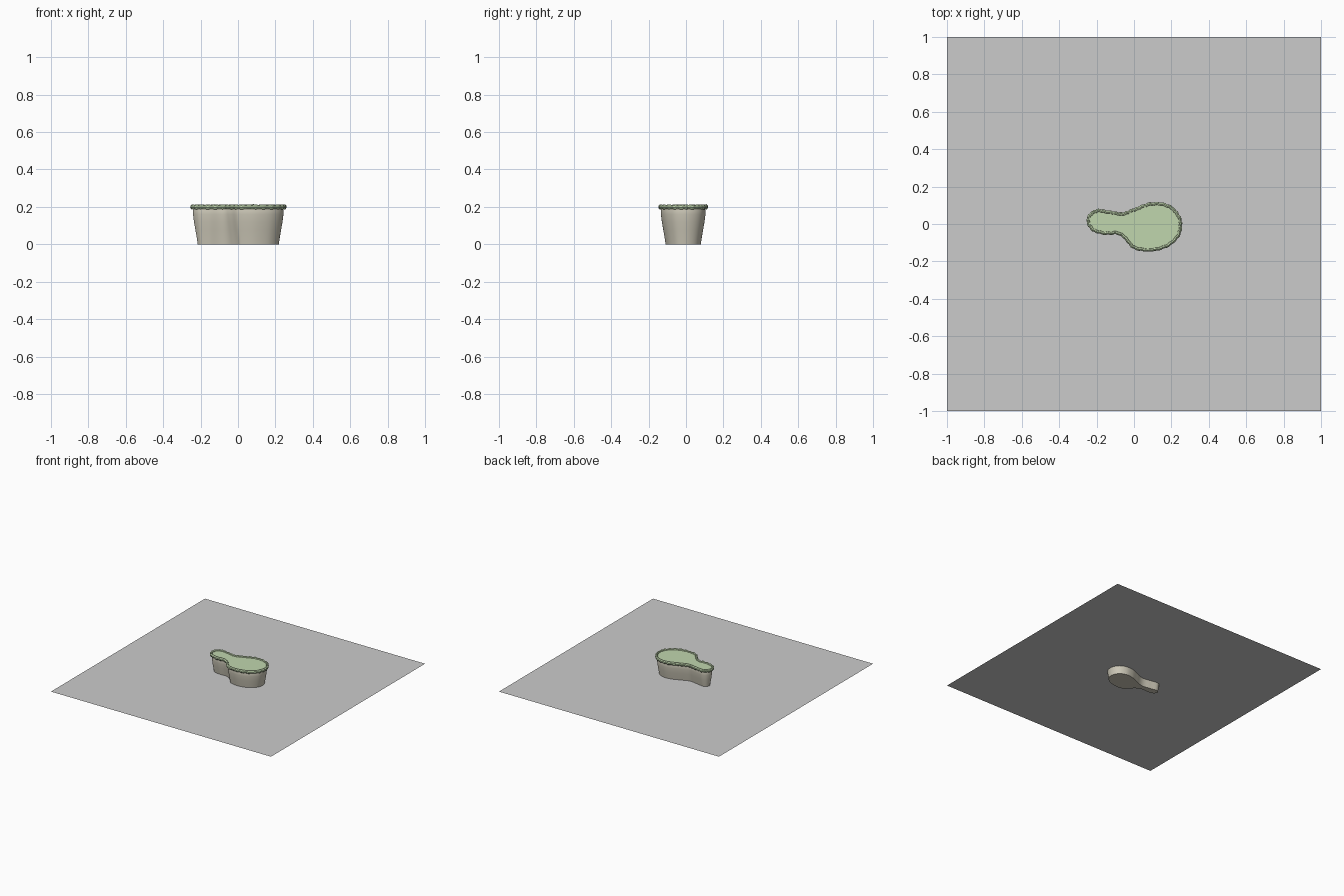
import bpy, bmesh, math, random
from mathutils import Vector

if "Cube" in bpy.data.objects:
    bpy.data.objects.remove(bpy.data.objects["Cube"])
random.seed(4)

OUTLINE = [(-.257, .012), (-.238, .062), (-.19, .083), (-.12, .073), (-.06, .066), (0, .088), (.07, .114),
           (.14, .12), (.205, .097), (.245, .052), (.26, -.01), (.24, -.075), (.18, -.127),
           (.085, -.151), (-.005, -.135), (-.05, -.088), (-.09, -.06), (-.16, -.06), (-.225, -.04)]
STEPS = 8


def material(name, color):
    m = bpy.data.materials.new(name)
    m.diffuse_color = (*color, 1)
    m.use_nodes = True
    m.node_tree.nodes["Principled BSDF"].inputs["Base Color"].default_value = m.diffuse_color
    return m


def smooth_outline(points, steps):
    """Closed Catmull-Rom curve (clockwise) with outward normals."""
    p = [Vector(q) for q in points]
    n, out = len(p), []
    for i in range(n):
        a, b, c, d = p[i - 1], p[i], p[(i + 1) % n], p[(i + 2) % n]
        for k in range(steps):
            t = k / steps
            out.append(.5 * (2 * b + (c - a) * t + (2 * a - 5 * b + 4 * c - d) * t * t
                             + (3 * b - a - 3 * c + d) * t ** 3))
    normals = []
    for i in range(len(out)):
        t = (out[(i + 1) % len(out)] - out[i - 1]).normalized()
        normals.append(Vector((-t.y, t.x)))
    return out, normals


def loft(name, rings, mat, cap_start=False, cap_end=False, angle=40):
    bm = bmesh.new()
    loops = [[bm.verts.new(v) for v in ring] for ring in rings]
    for a, b in zip(loops, loops[1:]):
        for i in range(len(a)):
            j = (i + 1) % len(a)
            bm.faces.new((a[i], a[j], b[j], b[i]))
    if cap_start:
        bm.faces.new(loops[0])
    if cap_end:
        bm.faces.new(loops[-1])
    bmesh.ops.recalc_face_normals(bm, faces=bm.faces)
    mesh = bpy.data.meshes.new(name)
    bm.to_mesh(mesh)
    bm.free()
    mesh.materials.append(mat)
    ob = bpy.data.objects.new(name, mesh)
    bpy.context.collection.objects.link(ob)
    bpy.context.view_layer.objects.active = ob
    ob.select_set(True)
    bpy.ops.object.shade_smooth_by_angle(angle=math.radians(angle))
    ob.select_set(False)
    return ob


def ring(inset, z):
    return [(p.x - n.x * inset, p.y - n.y * inset, z) for p, n in zip(pts, nrm)]


pts, nrm = smooth_outline(OUTLINE, STEPS)
stone = material("stone", (.60, .57, .47))
grass = material("grass", (.53, .67, .42))

# Water plane, cutting through the foot of the islet
bpy.ops.mesh.primitive_plane_add(size=2, location=(0, 0, .062))
bpy.context.object.name = "water_plane"

# Tapered rock body with a closed underside
body = [(.042, 0), (.036, .04), (.029, .08), (.022, .12), (.017, .16), (.017, .18), (.022, .2)]
loft("rock_body", [ring(i, z) for i, z in body], stone, cap_start=True)

# Flat grass top
loft("grass_top", [ring(.012, .196), ring(.016, .202)], grass, cap_end=True)

# Ragged turf rim: small cross-section swept round, pushed out and up in tufts
section = [(.019, .2), (.017, .209), (.010, .211), (.003, .205), (.002, .197), (.008, .189), (.018, .19)]
count = len(pts)
tufts = []
while len(tufts) < count:
    length, size = random.choice((3, 4, 5)), random.uniform(.6, 1)
    tufts += [size * math.sin(math.pi * (k + .3) / length) for k in range(length)]
tufts = tufts[:count]
rim = []
for inset, z in section:
    rim.append([(p.x - n.x * (inset + .004 - .006 * t), p.y - n.y * (inset + .004 - .006 * t),
                 z + (z - .2) * .45 * (t - .3)) for p, n, t in zip(pts, nrm, tufts)])
loft("turf_rim", rim + rim[:1], grass, angle=35)
